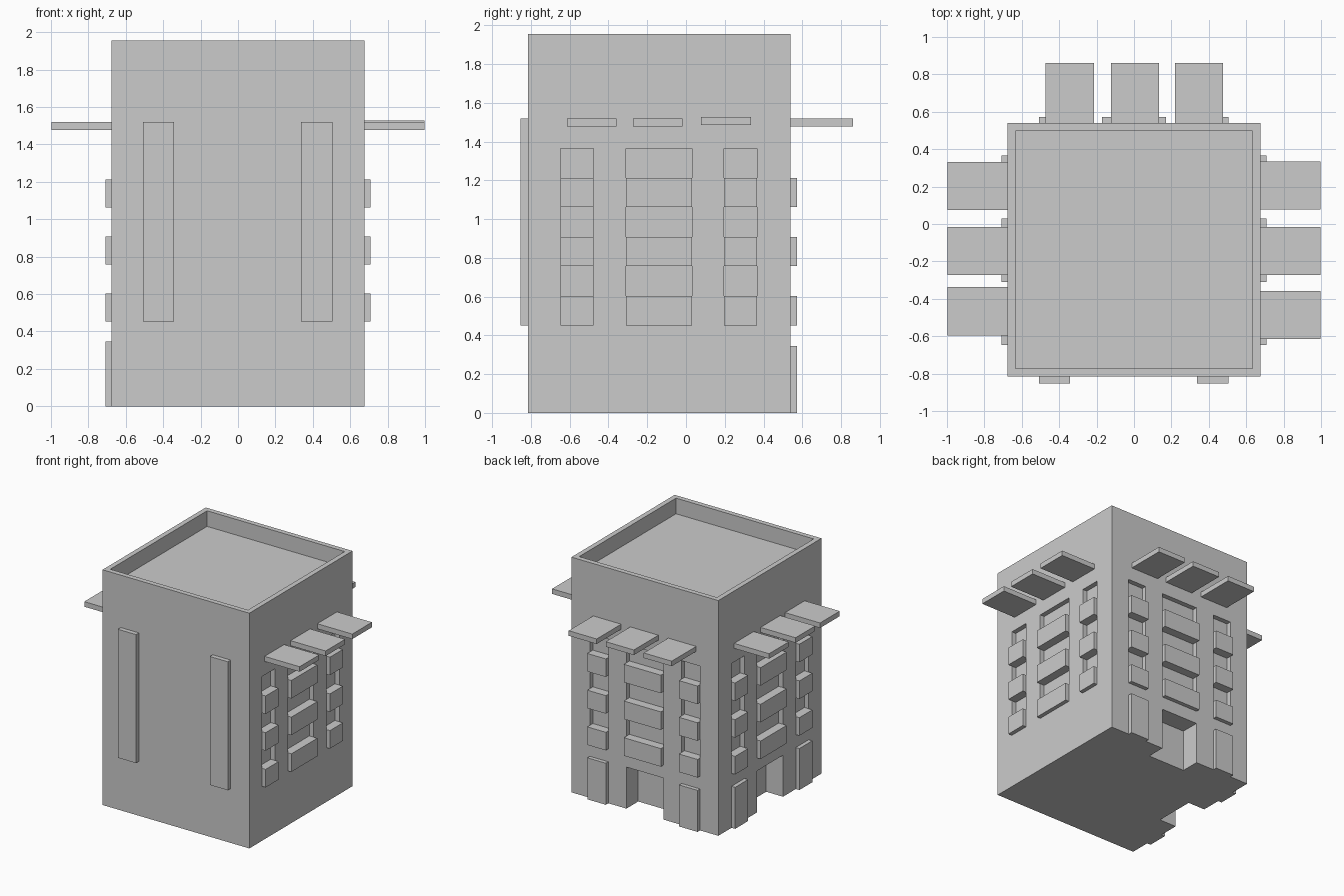
import bpy, bmesh
from mathutils import Matrix, Vector

if "Cube" in bpy.data.objects:
    bpy.data.objects.remove(bpy.data.objects["Cube"])

X0, X1, Y0, Y1, H = -0.675, 0.675, -0.815, 0.54, 1.955


def boxes(name, bounds):
    """One object made of axis-aligned boxes given as (x0, x1, y0, y1, z0, z1)."""
    bm = bmesh.new()
    for a, b, c, d, e, f in bounds:
        m = Matrix.Translation(((a + b) / 2, (c + d) / 2, (e + f) / 2))
        m = m @ Matrix.Diagonal((b - a, d - c, f - e, 1))
        bmesh.ops.create_cube(bm, size=1, matrix=m)
    mesh = bpy.data.meshes.new(name)
    bm.to_mesh(mesh)
    bm.free()
    ob = bpy.data.objects.new(name, mesh)
    bpy.context.collection.objects.link(ob)
    return ob


def on_wall(side, span, out, z):
    """Box on a wall: span along it, out = (inner, outer) distance from its face."""
    (s0, s1), (o0, o1) = span, out
    if side == "right":
        return (X1 + o0, X1 + o1, s0, s1, *z)
    if side == "left":
        return (X0 - o1, X0 - o0, s0, s1, *z)
    return (s0, s1, Y1 + o0, Y1 + o1, *z)


# Layout of window columns and rows
CY = -0.14
offsets = [(-0.508, -0.338), (-0.17, 0.17), (0.336, 0.506)]
side_cols = [(a + CY, b + CY) for a, b in offsets]
columns = {"right": side_cols, "left": side_cols, "back": offsets}
panel_rows = [(0.452, 0.602), (0.757, 0.907), (1.062, 1.212)]
window_rows = [(0.602, 0.757), (0.907, 1.062), (1.212, 1.365)]
awnings = {
    "right": [(-0.615, -0.358), (-0.273, -0.017), (0.077, 0.335)],
    "left": [(-0.595, -0.337), (-0.273, -0.015), (0.075, 0.332)],
    "back": [(-0.472, -0.215), (-0.124, 0.134), (0.218, 0.475)],
}

# Roof well, window recesses and doorways cut from the tower
cuts = [(X0 + 0.042, X1 - 0.042, Y0 + 0.042, Y1 - 0.042, H - 0.13, H + 0.1)]
for side, cols in columns.items():
    cuts += [on_wall(side, c, (-0.04, 0.05), z) for c in cols for z in window_rows]
    if side != "right":
        cuts.append(on_wall(side, cols[1], (-0.155, 0.05), (-0.1, 0.345)))

tower = boxes("tower", [(X0, X1, Y0, Y1, 0, H)])
cutter = boxes("recess_cutter", cuts)
cutter.hide_render = True
mod = tower.modifiers.new("recesses", "BOOLEAN")
mod.operation, mod.solver, mod.object = "DIFFERENCE", "EXACT", cutter
bpy.context.view_layer.objects.active = tower
bpy.ops.object.modifier_apply(modifier=mod.name)
bpy.data.objects.remove(cutter)

# Balcony panels, ground-floor doors and awnings on three walls
for side, cols in columns.items():
    boxes(side + "_balcony_panels",
          [on_wall(side, c, (0, 0.033), z) for c in cols for z in panel_rows])
    if side != "right":
        boxes(side + "_doors",
              [on_wall(side, c, (0, 0.033), (0, 0.345)) for c in (cols[0], cols[2])])
    boxes(side + "_awnings",
          [on_wall(side, s, (0, 0.322),
                   (1.485, 1.527) if side == "right" and i == 2 else (1.478, 1.52))
           for i, s in enumerate(awnings[side])])

# Tall strips on the front
boxes("front_strips", [(x, x + 0.166, Y0 - 0.038, Y0, 0.452, 1.52) for x in (-0.507, 0.338)])
